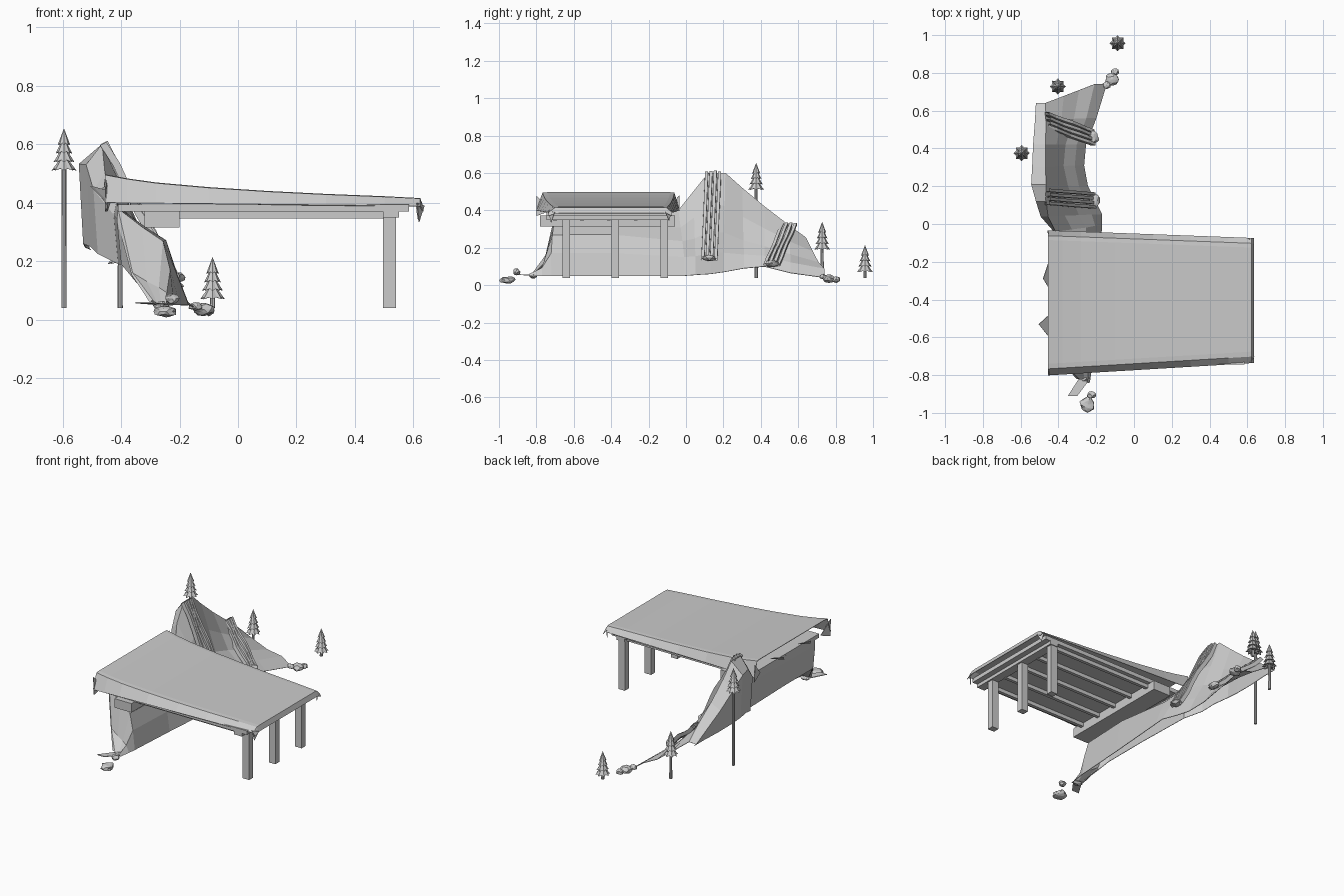
import bpy, bmesh, math, random
from mathutils import Vector

if "Cube" in bpy.data.objects:
    bpy.data.objects.remove(bpy.data.objects["Cube"])

random.seed(4)
grey = bpy.data.materials.new("plain_grey")
grey.diffuse_color = (0.6, 0.6, 0.6, 1)
grey.use_nodes = True
grey.node_tree.nodes["Principled BSDF"].inputs["Base Color"].default_value = grey.diffuse_color


def make(name, bm, fix=True):
    if fix:
        bmesh.ops.recalc_face_normals(bm, faces=bm.faces)
    me = bpy.data.meshes.new(name)
    bm.to_mesh(me)
    bm.free()
    me.materials.append(grey)
    ob = bpy.data.objects.new(name, me)
    bpy.context.collection.objects.link(ob)
    return ob


def box(name, x0, x1, y0, y1, z0, z1):
    bm = bmesh.new()
    bmesh.ops.create_cube(bm, size=1)
    for v in bm.verts:
        v.co = ((x0 + x1) / 2 + v.co.x * (x1 - x0),
                (y0 + y1) / 2 + v.co.y * (y1 - y0),
                (z0 + z1) / 2 + v.co.z * (z1 - z0))
    return make(name, bm)


def loft(name, rows, thick=0.0):
    """Skin a grid of points, optionally thickened."""
    bm = bmesh.new()
    vs = [[bm.verts.new(p) for p in r] for r in rows]
    for a, b in zip(vs, vs[1:]):
        for i in range(len(a) - 1):
            bm.faces.new((a[i], a[i + 1], b[i + 1], b[i]))
    ob = make(name, bm, False)
    if thick:
        m = ob.modifiers.new("thickness", "SOLIDIFY")
        m.thickness = thick
        m.offset = 0
    return ob


def lerp(a, b, t):
    return a + (b - a) * t


# Sagging roof sheet with steep front and back eaves and a drooping end lip
profile = [(-.455, .496), (-.38, .482), (-.28, .468), (-.1, .452), (.1, .439),
           (.3, .429), (.5, .421), (.622, .415), (.633, .385)]
rows = []
for x, z in profile:
    t = (x + .455) / 1.088
    low = min(lerp(.40, .388, t), z - .015)
    y0, y1 = lerp(-.80, -.735, t), lerp(-.035, -.075, t)
    rows.append([(x, y0, low), (x, y0 + .034, z - .002), (x, y0 + .06, z)]
                + [(x, lerp(y0 + .06, y1 - .05, k / 4), z) for k in (1, 2, 3)]
                + [(x, y1 - .05, z), (x, y1 - .028, z - .002), (x, y1, low)])
loft("roof", rows, .003)

# Hanging corner flaps and ragged spikes along the edges
for name, pts in {
    "end_flap_front": [(.61, -.735, .40), (.635, -.70, .39), (.617, -.72, .335)],
    "end_flap_back": [(.61, -.075, .40), (.635, -.11, .39), (.617, -.09, .345)],
    "corner_flap_front": [(-.455, -.80, .48), (-.44, -.72, .40), (-.45, -.80, .37)],
    "corner_flap_back": [(-.455, -.035, .48), (-.44, -.11, .40), (-.45, -.035, .37)],
    "large_spike": [(-.45, -.60, .40), (-.505, -.53, .455), (-.45, -.48, .44)],
    "small_spike": [(-.45, -.34, .40), (-.48, -.29, .44), (-.45, -.20, .46)],
    "low_blade": [(-.35, -.91, .06), (-.30, -.91, .06), (-.24, -.83, .055), (-.28, -.80, .055)],
}.items():
    bm = bmesh.new()
    bm.faces.new([bm.verts.new(p) for p in pts])
    ob = make(name, bm)
    ob.modifiers.new("thickness", "SOLIDIFY").thickness = .004

# Deck under the roof, cross beams, rafters and posts
box("deck", -.41, .585, -.745, -.09, .37, .395)
box("main_beam", -.32, -.2, -.78, -.06, .315, .372)
box("post_beam", .495, .55, -.745, -.09, .35, .372)
for i in range(5):
    y = lerp(-.70, -.125, i / 4)
    box("rafter", -.2, .5, y - .01, y + .01, .347, .372)
for y in (-.64, -.378, -.115):
    box("post", .495, .54, y - .02, y + .02, .04, .352)

# Cliff ribbon: rim y, foot y, back x/z, ridge x/z, foot x/z, bulge
stations = [
    (-.82, -.84, -.30, .06, -.29, .065, -.235, .05, 0),
    (-.75, -.77, -.36, .13, -.36, .16, -.225, .05, .3),
    (-.70, -.72, -.41, .19, -.41, .38, -.22, .05, 1),
    (-.40, -.40, -.41, .19, -.41, .385, -.20, .05, 1),
    (-.04, -.01, -.42, .19, -.415, .40, -.17, .05, .5),
    (.04, .05, -.49, .225, -.455, .50, -.17, .055, .1),
    (.12, .13, -.515, .25, -.465, .60, -.21, .06, 0),
    (.21, .20, -.54, .26, -.465, .60, -.245, .07, -.15),
    (.30, .31, -.535, .25, -.47, .52, -.265, .09, -.35),
    (.42, .42, -.53, .245, -.47, .42, -.255, .10, -.25),
    (.55, .56, -.52, .242, -.465, .32, -.20, .065, 0),
    (.64, .74, -.515, .238, -.47, .255, -.145, .04, 0),
]
rows = []
for yr, yf, bx, bz, rx, rz, fx, fz, bulge in stations:
    row = [(bx + .012, yr, bz), (bx - .003, yr, lerp(bz, rz, .8)), (rx, yr, rz)]
    for t, sag, out, up in ((.3, -.01, .025, .045), (.55, -.015, .048, .085),
                            (.8, .005, .025, .05)):
        row.append((lerp(rx, fx, t) + out * bulge, lerp(yr, yf, min(1, t * 1.25)),
                    lerp(rz, fz, t) + sag + up * bulge))
    rows.append(row + [(fx, yf, fz)])
loft("cliff", rows, .003)


# Ribbed bands running down the cliff, each ending in a knob
def rock(name, c, s, seg=1):
    bm = bmesh.new()
    bmesh.ops.create_icosphere(bm, subdivisions=seg, radius=1)
    for v in bm.verts:
        k = random.uniform(.78, 1.1)
        v.co = Vector(c) + Vector((v.co.x * s[0], v.co.y * s[1], v.co.z * s[2])) * k
    make(name, bm)


bands = [((-.464, .145, .598), (-.215, .125, .135)),
         ((-.464, .55, .322), (-.22, .458, .105))]
for top, foot in bands:
    for r in range(4):
        off = (r - 1.5) * .023
        line = []
        for k in range(7):
            t = k / 6
            bump = .010 + .008 * math.sin(t * 9 + r)
            line.append(Vector((lerp(top[0], foot[0], t) + bump * .6,
                                lerp(top[1], foot[1], t) + off,
                                lerp(top[2], foot[2], t) + bump * .6)))
        ring = [(-.009, -.014), (-.008, .008), (.008, .008), (.009, -.014), (-.009, -.014)]
        loft("band_rib", [[p + Vector((h, w, h * .5)) for w, h in ring] for p in line])
    rock("band_knob", (foot[0] + .005, foot[1], foot[2] + .01), (.03, .04, .018), 2)

# Boulders at both ends
for c, s in [((-.245, -.955, .028), (.042, .045, .022)),
             ((-.225, -.905, .072), (.024, .02, .018)),
             ((-.265, -.815, .05), (.03, .02, .014)),
             ((-.115, .765, .035), (.042, .035, .022)),
             ((-.10, .805, .03), (.022, .022, .018)),
             ((-.145, .735, .045), (.025, .02, .014))]:
    rock("boulder", c, s, 2)


# Conifers: thin trunk and four star-shaped tiers
def tree(x, y, base, top):
    bm = bmesh.new()
    bmesh.ops.create_cone(bm, cap_ends=True, segments=8, radius1=.009, radius2=.008,
                          depth=base + .02 - .04)
    for v in bm.verts:
        v.co += Vector((x, y, (base + .02 + .04) / 2))
    make("tree_trunk", bm)
    bm = bmesh.new()
    h = top - base
    for tier in range(4):
        z0 = base + h * .2 * tier
        rad = .043 * (1 - .165 * tier)
        tip = bm.verts.new((x, y, z0 + h * .4))
        mid = bm.verts.new((x, y, z0 + h * .07))
        ring = []
        for i in range(16):
            a = math.tau * i / 16
            r, dz = (rad, 0) if i % 2 == 0 else (rad * .76, h * .05)
            ring.append(bm.verts.new((x + r * math.cos(a), y + r * math.sin(a), z0 + dz)))
        for i in range(16):
            j = (i + 1) % 16
            bm.faces.new((ring[i], ring[j], tip))
            bm.faces.new((ring[j], ring[i], mid))
    make("tree_foliage", bm)


tree(-.595, .375, .51, .655)
tree(-.403, .728, .19, .34)
tree(-.087, .957, .07, .215)
